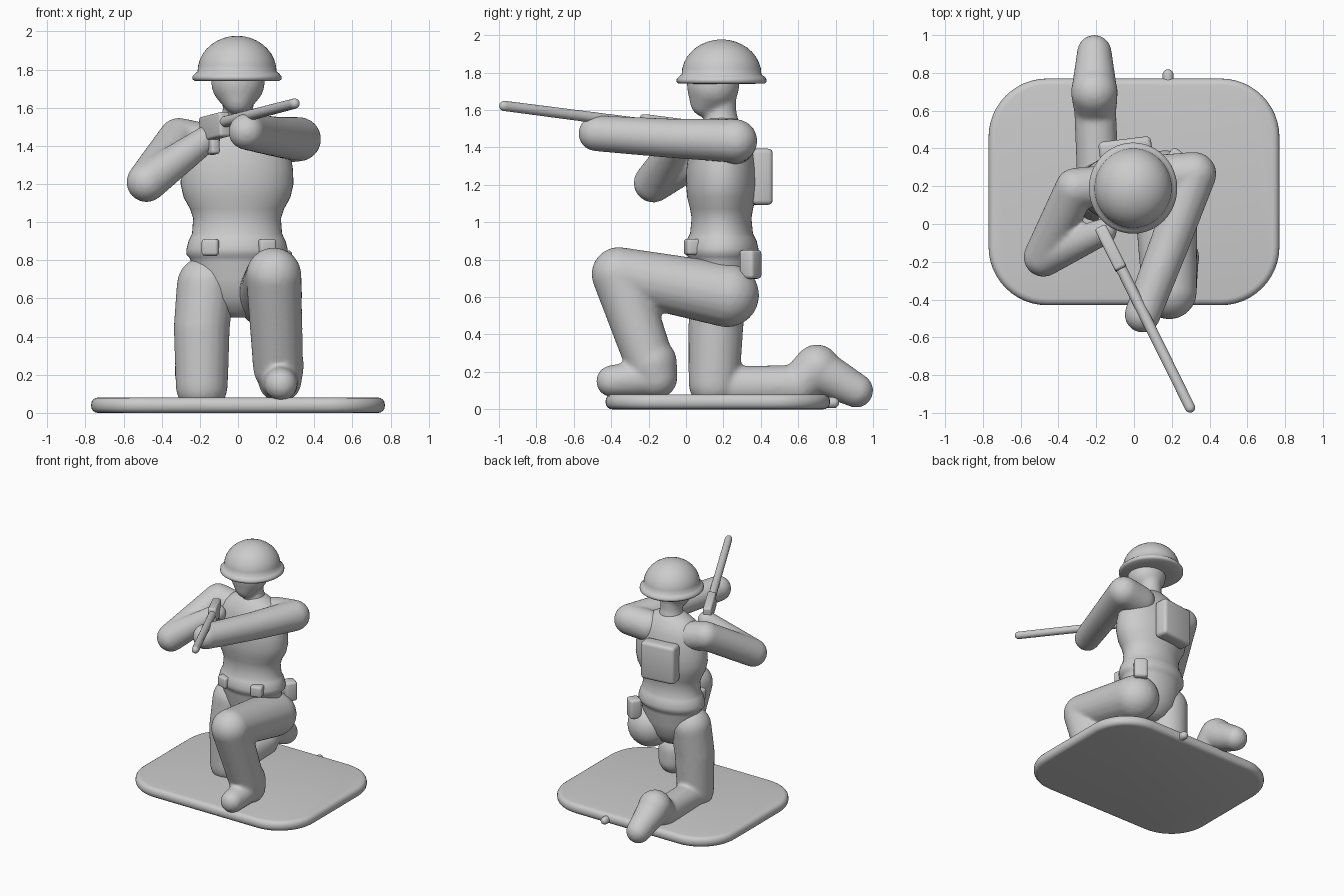
import bpy, bmesh, math
from mathutils import Vector, Matrix

if "Cube" in bpy.data.objects:
    bpy.data.objects.remove(bpy.data.objects["Cube"])


def finish(bm, name, smooth=True):
    bmesh.ops.recalc_face_normals(bm, faces=bm.faces)
    me = bpy.data.meshes.new(name)
    bm.to_mesh(me)
    bm.free()
    for p in me.polygons:
        p.use_smooth = smooth
    ob = bpy.data.objects.new(name, me)
    bpy.context.collection.objects.link(ob)
    return ob


def limb(name, *chains, voxel=0.013, blend=8):
    """Chains of (x, y, z, radius) balls hulled pairwise, then fused smoothly."""
    bm = bmesh.new()
    for chain in chains:
        for a, b in zip(chain, chain[1:]):
            part = bmesh.new()
            for x, y, z, r in (a, b):
                bmesh.ops.create_icosphere(part, subdivisions=3, radius=r,
                                           matrix=Matrix.Translation((x, y, z)))
            res = bmesh.ops.convex_hull(part, input=part.verts)
            junk = {v for v in res["geom_interior"] if isinstance(v, bmesh.types.BMVert)}
            bmesh.ops.delete(part, geom=list(junk), context='VERTS')
            bmesh.ops.recalc_face_normals(part, faces=part.faces)
            tmp = bpy.data.meshes.new("tmp")
            part.to_mesh(tmp)
            part.free()
            bm.from_mesh(tmp)
            bpy.data.meshes.remove(tmp)
    ob = finish(bm, name)
    rm = ob.modifiers.new("fuse", 'REMESH')
    rm.mode = 'VOXEL'
    rm.voxel_size = voxel
    rm.use_smooth_shade = True
    sm = ob.modifiers.new("soften", 'SMOOTH')
    sm.factor, sm.iterations = 0.5, blend
    return ob


def rings(name, sections, n=48):
    """Loft of elliptical sections (z, cx, cy, rx, ry) with closed ends."""
    bm = bmesh.new()
    loops = []
    for z, cx, cy, rx, ry in sections:
        loops.append([bm.verts.new((cx + rx * math.cos(t), cy + ry * math.sin(t), z))
                      for t in (2 * math.pi * i / n for i in range(n))])
    for a, b in zip(loops, loops[1:]):
        for i in range(n):
            j = (i + 1) % n
            bm.faces.new((a[i], a[j], b[j], b[i]))
    bm.faces.new(loops[0])
    bm.faces.new(loops[-1])
    return finish(bm, name)


def box(name, loc, size, rot=None, bevel=0.015):
    bm = bmesh.new()
    bmesh.ops.create_cube(bm, size=1)
    bmesh.ops.scale(bm, vec=size, verts=bm.verts)
    bmesh.ops.bevel(bm, geom=bm.edges[:], offset=bevel, segments=3,
                    profile=0.5, affect='EDGES')
    m = Matrix.Translation(loc) @ (rot or Matrix())
    bmesh.ops.transform(bm, matrix=m, verts=bm.verts)
    return finish(bm, name)


# Rounded base plate
bm = bmesh.new()
bmesh.ops.create_cube(bm, size=1)
bmesh.ops.scale(bm, vec=(1.54, 1.20, 0.08), verts=bm.verts)
bmesh.ops.translate(bm, vec=(0, 0.17, 0.04), verts=bm.verts)
upright = [e for e in bm.edges if abs(e.verts[0].co.z - e.verts[1].co.z) > 0.05]
bmesh.ops.bevel(bm, geom=upright, offset=0.31, segments=12, profile=0.5, affect='EDGES')
rim = [e for e in bm.edges if abs(e.verts[0].co.z - e.verts[1].co.z) < 0.01]
bmesh.ops.bevel(bm, geom=rim, offset=0.035, segments=4, profile=0.5, affect='EDGES')
finish(bm, "base_plate")
limb("base_nub", [(0.18, 0.72, 0.035, 0.03), (0.18, 0.79, 0.035, 0.03)], voxel=0.008, blend=2)

# Torso with belt line
CX, CY = -0.005, 0.19
profile = [(0.50, .05, .04), (0.53, .12, .09), (0.60, .19, .14), (0.70, .23, .165),
           (0.79, .24, .175), (0.815, .25, .18), (0.83, .265, .195), (0.86, .265, .197),
           (0.90, .255, .188), (0.92, .245, .178), (0.94, .236, .168), (1.02, .230, .160),
           (1.07, .247, .168), (1.13, .280, .183), (1.20, .296, .190), (1.28, .293, .188),
           (1.36, .278, .178), (1.43, .258, .162), (1.48, .225, .142), (1.52, .17, .115),
           (1.55, .11, .09), (1.57, .05, .05)]
rings("torso", [(z, CX, CY, rx, ry) for z, rx, ry in profile])

# Head and neck
limb("head", [(0, .145, 1.735, .142), (0, .10, 1.64, .078)],
     [(0, .19, 1.50, .10), (0, .19, 1.58, .08), (0, .185, 1.72, .085)])

# Helmet: flared rim under a dome
helmet = [(1.74, .15), (1.741, .222), (1.75, .234), (1.765, .234), (1.78, .220), (1.79, .207)]
helmet += [(1.79 + .187 * math.sin(t), .207 * math.cos(t))
           for t in (math.radians(a) for a in (10, 20, 30, 40, 50, 60, 70, 78, 84, 88))]
rings("helmet", [(z, CX, CY, r, r * 1.03) for z, r in helmet])

# Kneeling leg and its trailing foot
limb("kneeling_leg",
     [(-.17, .18, .67, .152), (-.19, .16, .45, .148), (-.19, .15, .14, .137)],
     [(-.19, .17, .12, .11), (-.205, .60, .125, .112)],
     [(-.205, .60, .125, .112), (-.21, .70, .222, .125)],
     [(-.21, .72, .20, .12), (-.21, .91, .10, .092)])

# Raised leg with foot planted in front
limb("raised_leg",
     [(.165, .22, .61, .172), (.187, -.36, .722, .146)],
     [(.187, -.36, .722, .146), (.21, -.19, .24, .132)],
     [(.215, -.18, .25, .132), (.22, -.16, .17, .115)],
     [(.22, -.17, .17, .105), (.225, -.395, .15, .086)])

# Trigger arm, elbow out to the side
limb("trigger_arm",
     [(-.18, .20, 1.41, .11), (-.31, .19, 1.44, .108), (-.48, -.175, 1.21, .106)],
     [(-.48, -.175, 1.21, .106), (-.16, -.04, 1.44, .07)])

# Supporting arm, reaching forward under the barrel
limb("support_arm",
     [(.16, .25, 1.42, .12), (.32, .265, 1.435, .117)],
     [(.32, .265, 1.435, .117), (.19, -.10, 1.45, .105), (.045, -.48, 1.475, .096)])

# Rifle, aimed forward across the body
butt, muzzle = Vector((-.17, -.03, 1.50)), Vector((.297, -.972, 1.622))
aim = (muzzle - butt).to_track_quat('Y', 'Z').to_matrix().to_4x4()
limb("rifle_barrel", [(-.10, -.17, 1.518, .03), (*muzzle, .028)], voxel=0.007, blend=3)
box("rifle_stock", (-.122, -.13, 1.50), (.065, .25, .13), aim)
box("rifle_grip", (-.13, -.10, 1.41), (.05, .07, .11), aim)

# Backpack, hip pouch and belt pouches
box("backpack", (-.045, .395, 1.243), (.28, .11, .30),
    Matrix.Rotation(math.radians(7), 4, 'Z'), bevel=0.025)
box("hip_pouch", (.225, .345, .775), (.10, .09, .155),
    Matrix.Rotation(math.radians(-35), 4, 'Z'), bevel=0.02)
for i, x in enumerate((-.14, .15)):
    box(f"belt_pouch_{i + 1}", (x, .035, .868), (.09, .08, .085),
        Matrix.Rotation(math.radians(16 if x > 0 else -16), 4, 'Z'))
